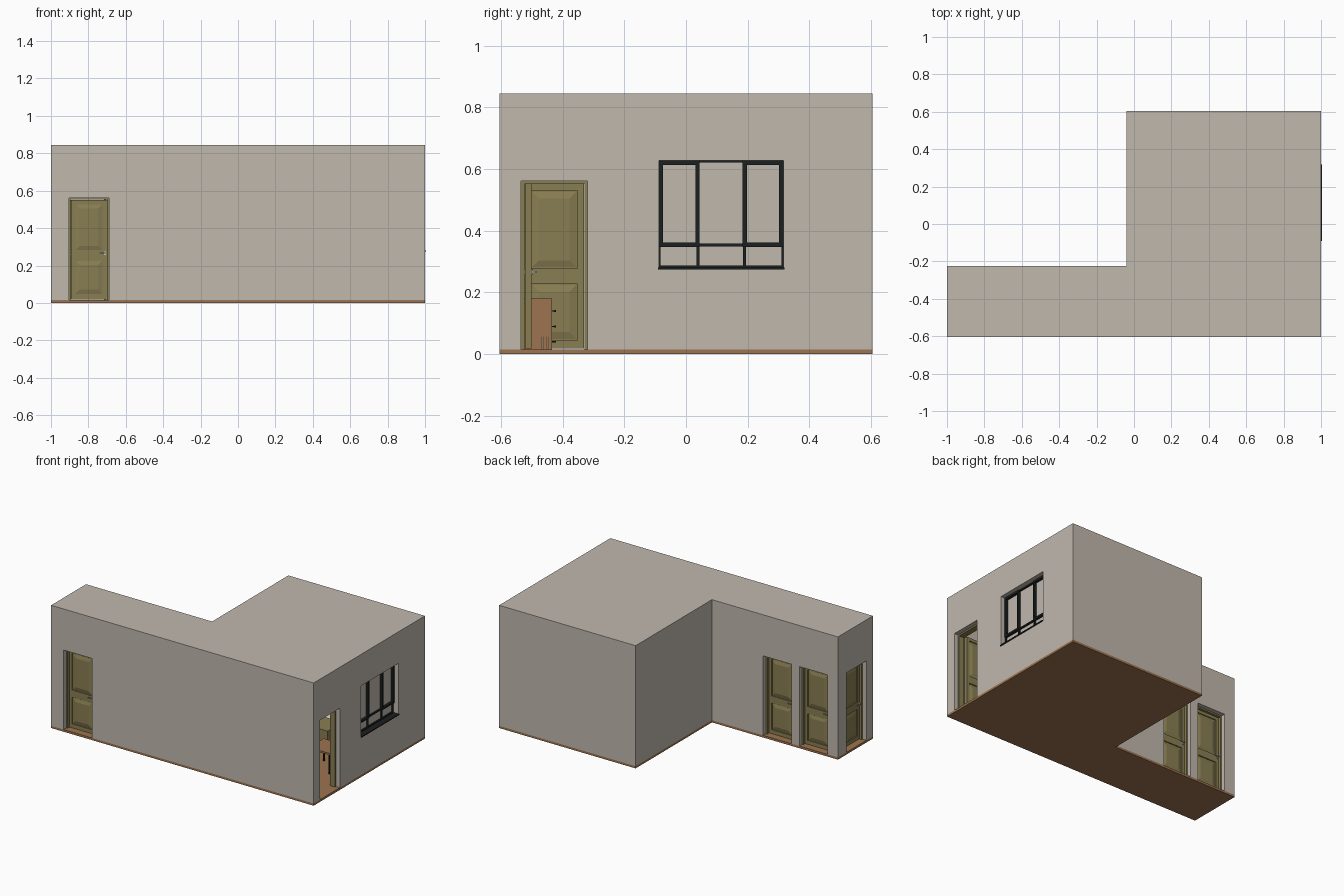
import bpy, bmesh, math
from mathutils import Matrix, Vector

if "Cube" in bpy.data.objects:
    bpy.data.objects.remove(bpy.data.objects["Cube"])


def material(name, rgb):
    m = bpy.data.materials.new(name)
    m.diffuse_color = (*rgb, 1)
    m.use_nodes = True
    m.node_tree.nodes["Principled BSDF"].inputs["Base Color"].default_value = m.diffuse_color
    return m


WALL = material("wall beige", (0.53, 0.48, 0.42))
WOOD = material("wood brown", (0.34, 0.175, 0.08))
OLIVE = material("door olive", (0.25, 0.21, 0.085))
BLACK = material("frame black", (0.012, 0.014, 0.014))
METAL = material("handle metal", (0.55, 0.55, 0.58))
WHITE = material("linen white", (0.75, 0.74, 0.71))

T = 0.07            # wall thickness
H, FLOOR = 0.845, 0.015
DW, DH = 0.215, 0.562   # door opening width and top


def finish(name, bm, mat, mtx=Matrix()):
    bmesh.ops.recalc_face_normals(bm, faces=bm.faces)
    bm.transform(mtx)
    me = bpy.data.meshes.new(name)
    bm.to_mesh(me)
    bm.free()
    me.materials.append(mat)
    ob = bpy.data.objects.new(name, me)
    bpy.context.collection.objects.link(ob)
    return ob


def add_box(bm, lo, hi):
    lo, hi = Vector(lo), Vector(hi)
    m = Matrix.Translation((lo + hi) / 2) @ Matrix.Diagonal((*(hi - lo), 1))
    return bmesh.ops.create_cube(bm, size=1, matrix=m)["verts"]


def boxes(name, mat, spans, mtx=Matrix()):
    bm = bmesh.new()
    for lo, hi in spans:
        add_box(bm, lo, hi)
    return finish(name, bm, mat, mtx)


def l_prism(name, mat, inset, z0, z1):
    i = inset
    pts = [(-1 + i, -0.605 + i), (1 - i, -0.605 + i), (1 - i, 0.605 - i),
           (-0.04 + i, 0.605 - i), (-0.04 + i, -0.225 - i), (-1 + i, -0.225 - i)]
    bm = bmesh.new()
    f = bm.faces.new([bm.verts.new((x, y, z0)) for x, y in pts])
    ext = bmesh.ops.extrude_face_region(bm, geom=[f])["geom"]
    bmesh.ops.translate(bm, vec=(0, 0, z1 - z0),
                        verts=[v for v in ext if isinstance(v, bmesh.types.BMVert)])
    return finish(name, bm, mat)


def cut(target, cutter):
    mod = target.modifiers.new("cut", "BOOLEAN")
    mod.operation, mod.solver, mod.object = "DIFFERENCE", "EXACT", cutter
    bpy.context.view_layer.objects.active = target
    bpy.ops.object.modifier_apply(modifier=mod.name)
    bpy.data.objects.remove(cutter, do_unlink=True)


# shell: floor slab, walls and roof
l_prism("floor", WOOD, 0, 0, FLOOR)
walls = l_prism("walls_and_roof", WALL, 0, FLOOR, H)
cut(walls, l_prism("room_cutter", WALL, T, -0.1, H - 0.025))


def place(x, y, deg):
    # local x runs along the wall, local y points indoors
    return Matrix.Translation((x, y, 0)) @ Matrix.Rotation(math.radians(deg), 4, "Z")


def panel(bm, x0, x1, z0, z1, y_low, y_high):
    # raised panel with sloped borders
    def ring(d, y):
        return [bm.verts.new(p) for p in ((x0 + d, y, z0 + d), (x1 - d, y, z0 + d),
                                          (x1 - d, y, z1 - d), (x0 + d, y, z1 - d))]
    a, b = ring(0.004, y_low), ring(0.026, y_high)
    for k in range(4):
        n = (k + 1) % 4
        bm.faces.new((a[k], a[n], b[n], b[k]))
    bm.faces.new(b)
    bm.faces.new(a[::-1])


def door(name, mtx, opened=False):
    w = DW / 2
    cut(walls, boxes("door_cutter", WALL, [((-w, -0.05, -0.05), (w, T + 0.05, DH))], mtx))
    # frame
    j = 0.010
    boxes(name + "_frame", OLIVE, [
        ((-w, 0.03, FLOOR), (-w + j, T, DH)),
        ((w - j, 0.03, FLOOR), (w, T, DH)),
        ((-w + j, 0.03, DH - j), (w - j, T, DH))], mtx)
    # leaf: stiles, rails, thin core and raised panels
    if opened:
        hinge = Vector((-w + j, T, 0))
        mtx = (mtx @ Matrix.Translation(hinge) @ Matrix.Rotation(math.radians(90), 4, "Z")
               @ Matrix.Translation(-hinge))
    l, r, b, t = -w + j + 0.001, w - j - 0.001, FLOOR + 0.003, DH - j - 0.001
    s, y0, y1 = 0.021, 0.046, 0.068
    bm = bmesh.new()
    add_box(bm, (l, y0, b), (l + s, y1, t))
    add_box(bm, (r - s, y0, b), (r, y1, t))
    for z0, z1 in ((b, 0.045), (0.228, 0.278), (0.53, t)):
        add_box(bm, (l + s, y0, z0), (r - s, y1, z1))
    add_box(bm, (l + s, y0 + 0.007, 0.045), (r - s, y1 - 0.007, 0.53))
    for z0, z1 in ((0.045, 0.228), (0.278, 0.53)):
        panel(bm, l + s, r - s, z0, z1, y0 + 0.007, y0 + 0.001)
        panel(bm, l + s, r - s, z0, z1, y1 - 0.007, y1 - 0.001)
    finish(name + "_leaf", bm, OLIVE, mtx)
    # lever handles on both faces
    hx = r - 0.011
    spans = []
    for y, d in ((y0, -1), (y1, 1)):
        for x0, x1, a, c, h in ((hx - 0.006, hx + 0.006, 0, 0.003, 0.010),
                                (hx - 0.003, hx + 0.003, 0, 0.016, 0.003),
                                (hx - 0.030, hx + 0.003, 0.012, 0.017, 0.003)):
            ya, yb = sorted((y + d * a, y + d * c))
            spans.append(((x0, ya, 0.266 - h), (x1, yb, 0.266 + h)))
    boxes(name + "_handle", METAL, spans, mtx)


door("front_door", place(-0.797, -0.605, 0))
door("right_door", place(1, -0.427, 90), opened=True)
door("back_door_inner", place(-0.538, -0.225, 180))
door("back_door_outer", place(-0.813, -0.225, 180))
door("left_door", place(-1, -0.427, -90))

# window in the right wall
win = place(1, 0, 90)
W0, W1, Z0, Z1 = -0.088, 0.316, 0.277, 0.628
cut(walls, boxes("window_cutter", WALL, [((W0, -0.05, Z0), (W1, T + 0.05, Z1))], win))
FY0, FY1 = 0.035, 0.060
bars = [((W0, FY0, Z0), (W0 + 0.006, FY1, Z1)), ((W1 - 0.006, FY0, Z0), (W1, FY1, Z1)),
        ((W0, FY0, Z1 - 0.007), (W1, FY1, Z1)), ((W0, FY0, Z0), (W1, FY1, Z0 + 0.011)),
        ((W0, FY0, 0.349), (W1, FY1, 0.358))]
for x in (0.039, 0.190):
    bars.append(((x - 0.005, FY0, Z0), (x + 0.005, FY1, Z1)))
boxes("window_frame", BLACK, bars, win)
# opening sashes with heavier bars
for side, x0, x1 in (("left", W0, 0.044), ("right", 0.184, W1)):
    e, a, c = 0.014, FY0 - 0.006, FY1 - 0.004
    boxes("window_sash_" + side, BLACK, [
        ((x0, a, 0.348), (x0 + e, c, Z1)), ((x1 - e, a, 0.348), (x1, c, Z1)),
        ((x0 + e, a, 0.348), (x1 - e, c, 0.348 + e)),
        ((x0 + e, a, Z1 - e), (x1 - e, c, Z1))], win)
boxes("window_sill", BLACK, [((W0 - 0.003, -0.006, Z0 - 0.003), (W1 + 0.003, FY0, Z0 + 0.004))], win)
boxes("window_panes", WALL, [((W0 + 0.003, 0.046, Z0 + 0.003), (W1 - 0.003, 0.049, Z1 - 0.003))], win)

# low cabinet by the front wall, handles facing into the room
boxes("cabinet", WOOD, [((0.25, -0.534, FLOOR), (0.55, -0.435, 0.18))])
pulls = []
for z in (0.04, 0.09, 0.14):
    for x in (0.325, 0.475):
        pulls.append(((x - 0.02, -0.428, z - 0.003), (x + 0.02, -0.422, z + 0.003)))
        pulls += [((x + d - 0.002, -0.436, z - 0.002), (x + d + 0.002, -0.425, z + 0.002))
                  for d in (-0.017, 0.017)]
boxes("cabinet_pulls", BLACK, pulls)
# thin white rack beside the cabinet
boxes("white_rack", WHITE, [((0.56, y, FLOOR), (0.60, y + 0.002, 0.058))
                            for y in (-0.470, -0.462, -0.454, -0.446)])

# bed and side table inside the main room
boxes("bed_base", WOOD, [((0.2, 0.12, FLOOR), (0.6, 0.53, 0.08))])
boxes("mattress", WHITE, [((0.205, 0.125, 0.08), (0.595, 0.525, 0.125))])
boxes("blanket", OLIVE, [((0.2, 0.118, 0.07), (0.6, 0.28, 0.13))])
boxes("table_top", WOOD, [((0.68, -0.2, 0.15), (0.84, -0.04, 0.162))])
boxes("table_legs", BLACK, [((x, y, FLOOR), (x + 0.01, y + 0.01, 0.15))
                            for x in (0.685, 0.825) for y in (-0.195, -0.055)])
